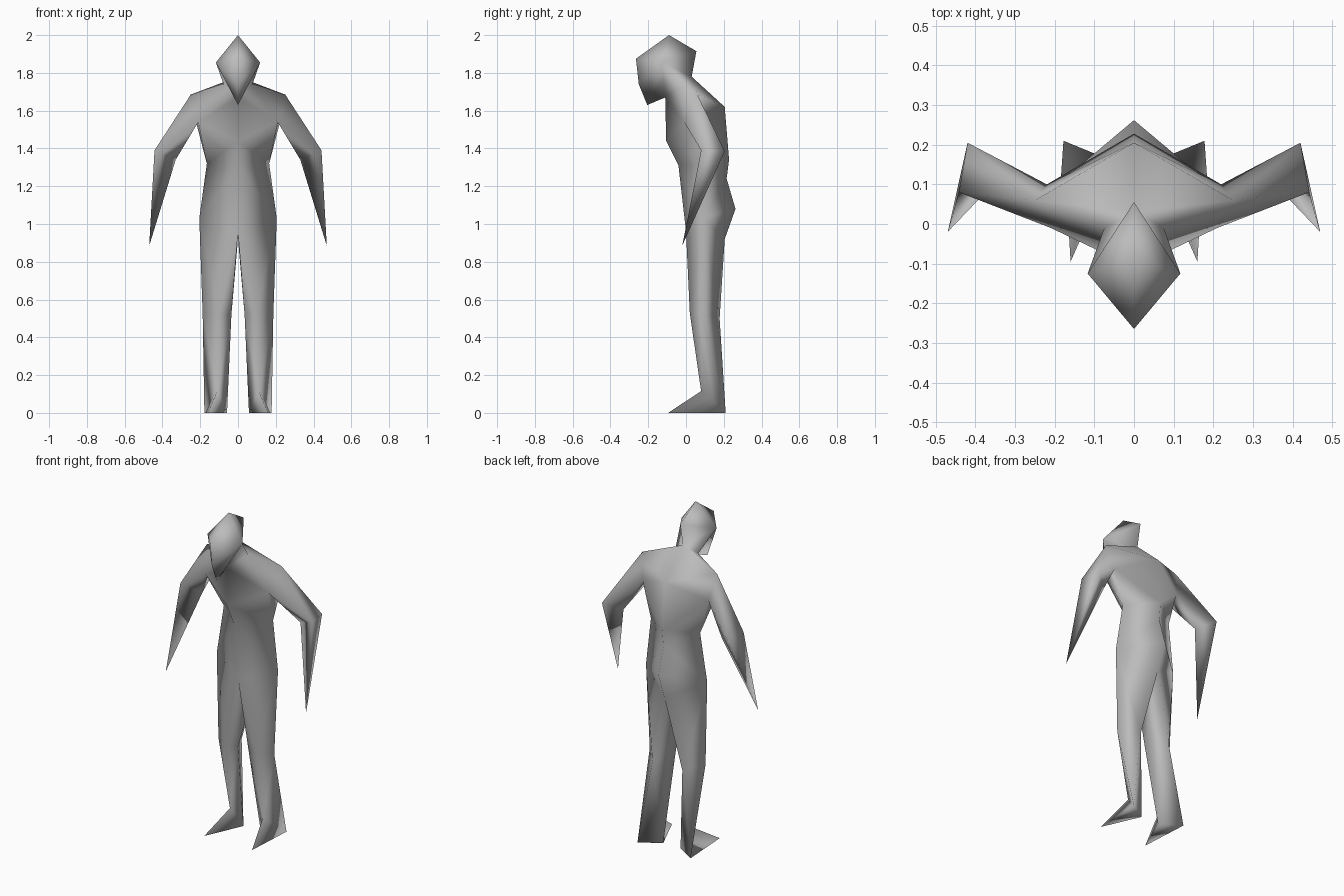
import bpy
import bmesh

default_cube = bpy.data.objects.get("Cube")
if default_cube:
    bpy.data.objects.remove(default_cube)

bm = bmesh.new()


def point(x, y, z):
    return bm.verts.new((x, y, z))


def midline(*profile):
    """Points on the centre plane, given as (y, z)."""
    return [point(0, y, z) for y, z in profile]


def skin(a, b):
    """Triangulated strip between two chains; repeated points close up to fans."""
    for i in range(len(a) - 1):
        for tri in ((a[i], a[i + 1], b[i + 1]), (a[i], b[i + 1], b[i])):
            if len(set(tri)) == 3:
                bm.faces.new(tri)


# Centre profiles: head, chest and belly, spine
throat, chin, mouth, brow, crown, skull, nape = head_line = midline(
    (-.11, 1.67), (-.205, 1.63), (-.25, 1.74), (-.265, 1.875),
    (-.09, 2.0), (.055, 1.915), (.03, 1.78))
chest, belly, crotch = midline((-.105, 1.44), (-.04, 1.31), (0, .96))
back, loin, waist_back, seat, cleft = midline(
    (.205, 1.62), (.228, 1.34), (.215, 1.24), (.262, 1.08), (.205, .92))

# Side points of the head and trunk
temple = point(.117, -.125, 1.855)
neck = point(.075, -.01, 1.735)
shoulder = point(.25, .06, 1.685)
armpit_front = point(.21, -.01, 1.54)
armpit_back = point(.22, .1, 1.53)
waist = point(.165, .1, 1.32)
hip = point(.205, .09, 1.03)

# Head
outline = head_line + [neck, throat]
skin(outline, [temple] * len(outline))

# Trunk
skin([neck] * 4, [throat, armpit_front, shoulder, nape])
skin([throat, chest, chest, belly, crotch],
     [armpit_front, armpit_front, waist, waist, hip])
skin([nape, back, back, loin, loin, waist_back, seat, cleft],
     [shoulder, shoulder, armpit_back, armpit_back, waist, waist, hip, hip])
bm.faces.new((armpit_front, armpit_back, waist))

# Arm, tapering to a pointed hand
elbow_back = point(.42, .205, 1.385)
elbow_out = point(.442, .08, 1.39)
elbow_in = point(.33, .127, 1.34)
hand = point(.47, -.02, .885)
skin([shoulder, shoulder, armpit_front, armpit_front, armpit_back, armpit_back, shoulder],
     [elbow_back, elbow_out, elbow_out, elbow_in, elbow_in, elbow_back, elbow_back])
skin([elbow_back, elbow_out, elbow_in, elbow_back], [hand] * 4)

# Thigh
knee_front = point(.1, .02, .53)
knee_out = point(.187, .08, .52)
knee_back = point(.1, .178, .5)
knee_in = point(.035, .05, .52)
skin([crotch, hip, hip, hip, cleft, cleft, crotch, crotch],
     [knee_front, knee_front, knee_out, knee_back, knee_back, knee_in, knee_in, knee_front])

# Shin
instep = point(.11, .08, .115)
heel_out = point(.178, .21, 0)
heel_in = point(.058, .135, 0)
skin([knee_front, knee_out, knee_out, knee_back, knee_back, knee_in, knee_front],
     [instep, instep, heel_out, heel_out, heel_in, heel_in, instep])

# Pointed foot
toe = point(.16, -.095, 0)
skin([toe] * 4, [instep, heel_out, heel_in, instep])

# Mirror the half into a closed, smooth body
bmesh.ops.mirror(bm, geom=bm.verts[:] + bm.edges[:] + bm.faces[:],
                 axis='X', merge_dist=.001)
bmesh.ops.remove_doubles(bm, verts=bm.verts[:], dist=.001)
bmesh.ops.recalc_face_normals(bm, faces=bm.faces[:])
for face in bm.faces:
    face.smooth = True

mesh = bpy.data.meshes.new("body")
bm.to_mesh(mesh)
bm.free()
body = bpy.data.objects.new("body", mesh)
bpy.context.collection.objects.link(body)

# Plain grey
grey = bpy.data.materials.new("plain grey")
grey.use_nodes = True
colour = (.5, .5, .5, 1)
grey.diffuse_color = colour
grey.node_tree.nodes["Principled BSDF"].inputs["Base Color"].default_value = colour
mesh.materials.append(grey)
